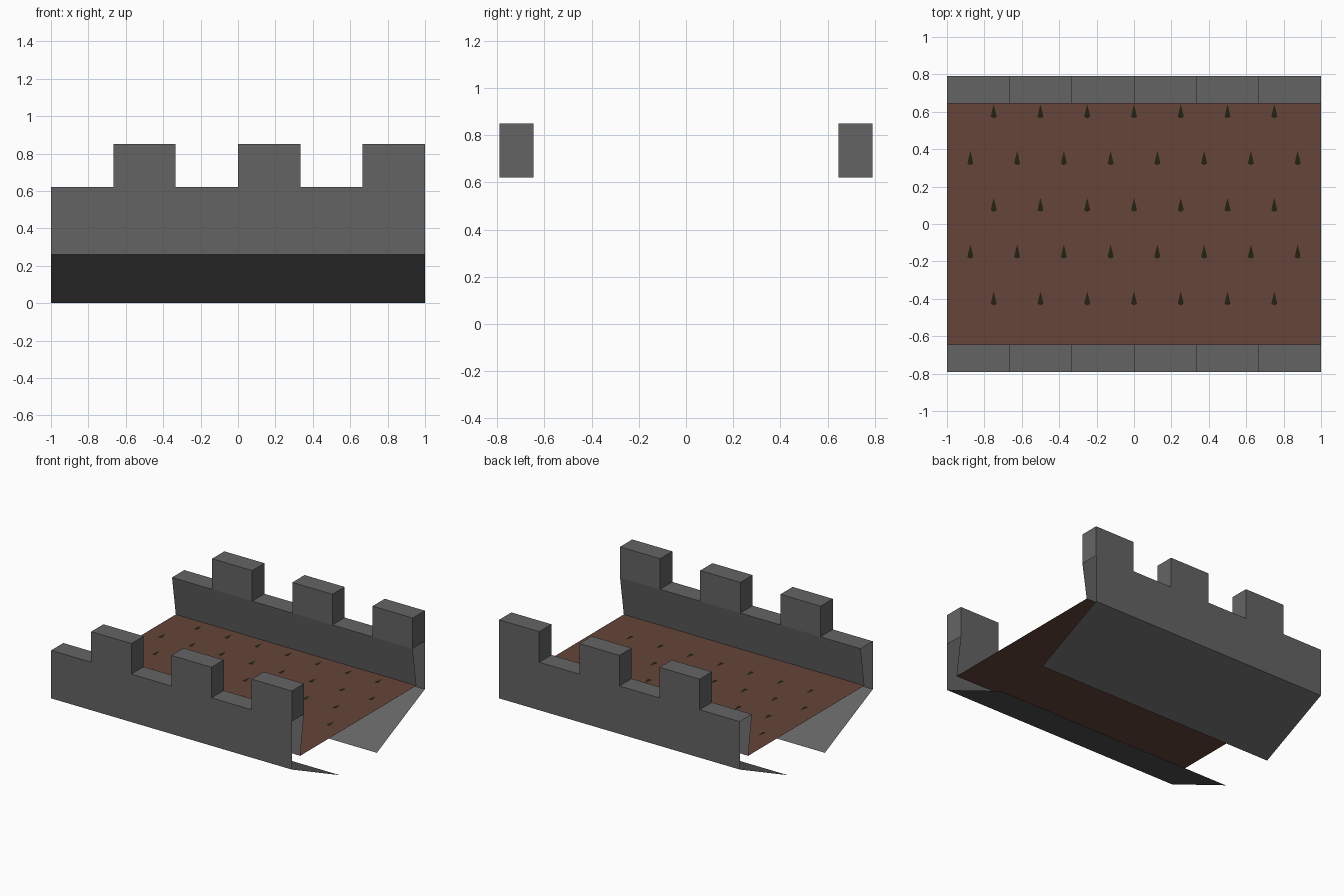
import bpy, bmesh
from mathutils import Vector

if "Cube" in bpy.data.objects:
    bpy.data.objects.remove(bpy.data.objects["Cube"])


def material(name, rgb):
    m = bpy.data.materials.new(name)
    m.diffuse_color = (*rgb, 1)
    m.use_nodes = True
    m.node_tree.nodes["Principled BSDF"].inputs["Base Color"].default_value = m.diffuse_color
    return m


STONE = material("grey stone", (0.127, 0.127, 0.127))
BROWN = material("brown floor", (0.130, 0.060, 0.042))
DARK = material("dark olive speckle", (0.018, 0.015, 0.006))


def make_object(name, bm, mat):
    mesh = bpy.data.meshes.new(name)
    bm.to_mesh(mesh)
    bm.free()
    mesh.materials.append(mat)
    ob = bpy.data.objects.new(name, mesh)
    bpy.context.collection.objects.link(ob)
    return ob


def face(bm, pts, facing):
    """Add a face whose normal points along the given direction."""
    f = bm.faces.new([bm.verts.new(p) for p in pts])
    f.normal_update()
    if f.normal.dot(Vector(facing)) < 0:
        f.normal_flip()


OUT, IN, FOOT, KEEL = 0.79, 0.645, 0.69, 0.22       # y positions
Z_FLOOR, Z_EDGE, Z_WALL, Z_TOP = 0.325, 0.26, 0.62, 0.85


# Parapets: open-ended wall shell with crenellated top and sloped underside
def parapet(name, s):
    bm = bmesh.new()

    def strip(x0, x1, a, b, facing):
        face(bm, [(x0, s * a[0], a[1]), (x1, s * a[0], a[1]),
                  (x1, s * b[0], b[1]), (x0, s * b[0], b[1])], facing)

    strip(-1, 1, (KEEL, 0), (OUT, Z_EDGE), (0, s, -1))
    for i in range(6):
        x0, x1 = -1 + i / 3, -1 + (i + 1) / 3
        top = Z_TOP if i % 2 else Z_WALL
        strip(x0, x1, (OUT, Z_EDGE), (OUT, Z_WALL), (0, s, 0))
        strip(x0, x1, (FOOT, Z_FLOOR), (IN, Z_WALL), (0, -s, 0))
        strip(x0, x1, (IN, top), (OUT, top), (0, 0, 1))
        if i % 2:                                    # merlon sides
            strip(x0, x1, (OUT, Z_WALL), (OUT, Z_TOP), (0, s, 0))
            strip(x0, x1, (IN, Z_WALL), (IN, Z_TOP), (0, -s, 0))
            for x, d in ((x0, -1), (x1, 1)):
                face(bm, [(x, s * IN, Z_WALL), (x, s * OUT, Z_WALL),
                          (x, s * OUT, Z_TOP), (x, s * IN, Z_TOP)], (d, 0, 0))
    bmesh.ops.remove_doubles(bm, verts=bm.verts, dist=1e-4)
    make_object(name, bm, STONE)


parapet("front_parapet", -1)
parapet("back_parapet", 1)

# Walkway floor
bm = bmesh.new()
face(bm, [(-1, -FOOT, Z_FLOOR), (1, -FOOT, Z_FLOOR),
          (1, FOOT, Z_FLOOR), (-1, FOOT, Z_FLOOR)], (0, 0, 1))
make_object("walkway_floor", bm, BROWN)

# Staggered drop-shaped speckles on the floor
bm = bmesh.new()
drop = [(-0.016, 0.008), (0, 0), (0.016, 0.008), (0.010, 0.035), (0, 0.075), (-0.010, 0.035)]
for row in range(5):
    y = -0.435 + 0.25 * row
    start, count = (-0.75, 7) if row % 2 == 0 else (-0.875, 8)
    for k in range(count):
        face(bm, [(start + 0.25 * k + px, y + py, Z_FLOOR + 0.002) for px, py in drop], (0, 0, 1))
make_object("floor_speckles", bm, DARK)
